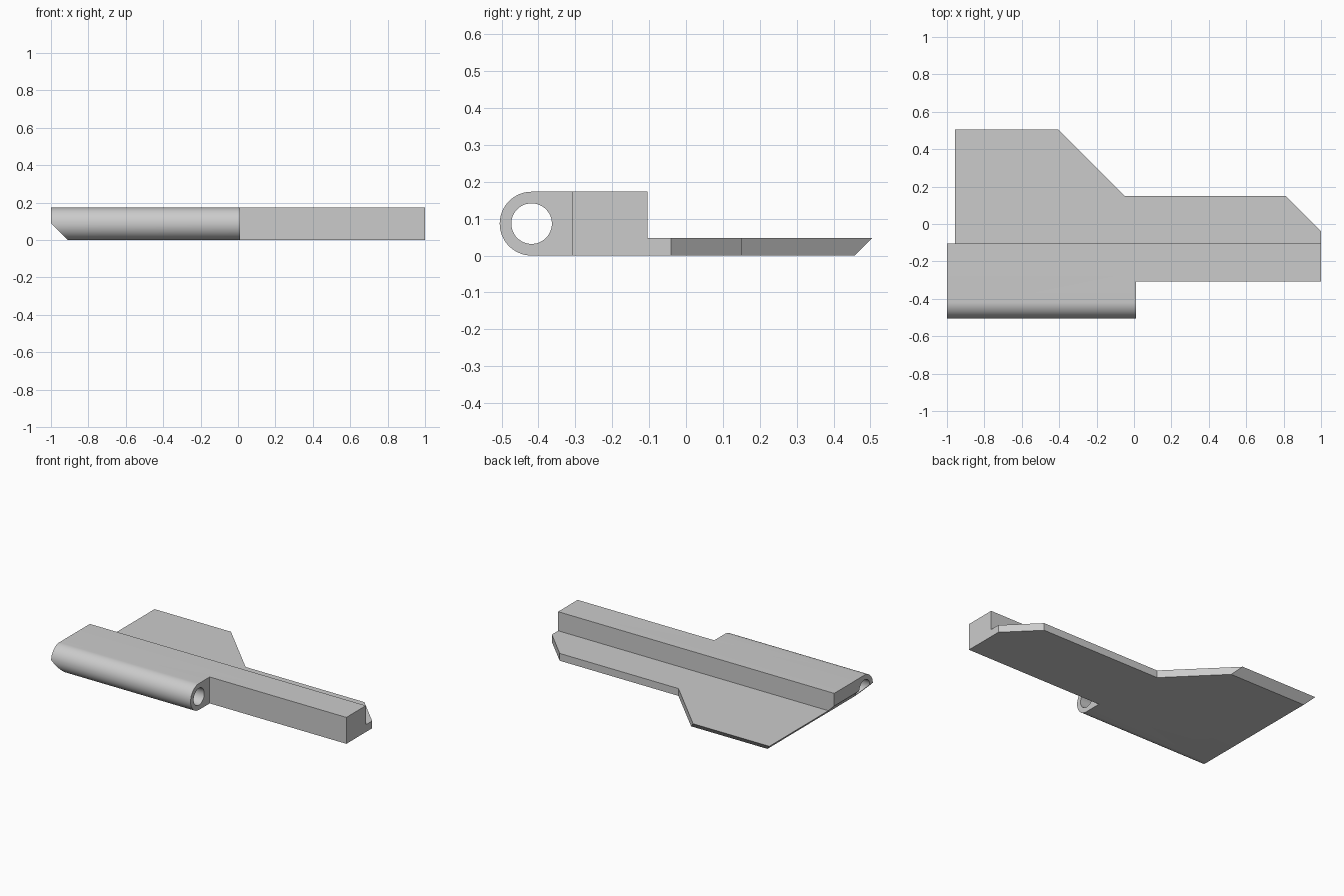
import bpy
import bmesh
from math import pi, sin, cos, radians
from mathutils import Vector

cube = bpy.data.objects.get("Cube")
if cube:
    bpy.data.objects.remove(cube, do_unlink=True)

grey = bpy.data.materials.new("plain grey")
grey.use_nodes = True
grey.diffuse_color = (0.6, 0.6, 0.6, 1)
grey.node_tree.nodes["Principled BSDF"].inputs["Base Color"].default_value = (0.6, 0.6, 0.6, 1)


def prism(name, points, depth, cut=None):
    """Extrude a closed outline along a vector, optionally trimming it by a plane."""
    bm = bmesh.new()
    face = bm.faces.new([bm.verts.new(p) for p in points])
    moved = bmesh.ops.extrude_face_region(bm, geom=[face])["geom"]
    bmesh.ops.translate(bm, vec=Vector(depth),
                        verts=[v for v in moved if isinstance(v, bmesh.types.BMVert)])
    if cut:
        res = bmesh.ops.bisect_plane(bm, geom=bm.verts[:] + bm.edges[:] + bm.faces[:],
                                     plane_co=cut[0], plane_no=cut[1], clear_outer=True)
        edges = [e for e in res["geom_cut"] if isinstance(e, bmesh.types.BMEdge)]
        bmesh.ops.edgeloop_fill(bm, edges=edges)
    bmesh.ops.recalc_face_normals(bm, faces=bm.faces[:])
    mesh = bpy.data.meshes.new(name)
    bm.to_mesh(mesh)
    bm.free()
    mesh.materials.append(grey)
    obj = bpy.data.objects.new(name, mesh)
    bpy.context.collection.objects.link(obj)
    return obj


def arc(radius, start, sweep, steps):
    """Points around the barrel axis in the yz plane."""
    angles = [start + sweep * i / steps for i in range(steps + 1)]
    return [(-1, axis_y + radius * cos(a), axis_z + radius * sin(a)) for a in angles]


height, thin = 0.173, 0.048
axis_z = height / 2
axis_y = -0.505 + axis_z

# Hinge body: rounded barrel, raised rail and thin leaf with a bevelled back edge,
# its left end trimmed at 45 degrees underneath
section = arc(axis_z, pi / 2, pi, 32)
section += [(-1, y, z) for y, z in
            ((0.457, 0), (0.505, thin), (-0.105, thin), (-0.105, height))]
body = prism("hinge_leaf", section, (2, 0, 0), cut=((-0.91, 0, 0), (-1, 0, -1)))

# Cutters: pin bore, notch beside the barrel, stepped outline of the leaf
bore = prism("bore_cutter", [(x - 0.2, y, z) for x, y, z in arc(0.055, 0, 2 * pi, 48)[:-1]],
             (2.4, 0, 0))
notch = prism("notch_cutter", [(x, y, -0.2) for x, y in
              ((0.01, -0.8), (1.2, -0.8), (1.2, -0.307), (0.01, -0.307))], (0, 0, 0.6))
outline = prism("outline_cutter", [(x, y, -0.2) for x, y in
                ((-0.205, 0.305), (-0.05, 0.15), (0.81, 0.15), (1.2, -0.24),
                 (1.2, 0.7), (-0.6, 0.7))], (0, 0, 0.6))

bpy.ops.object.select_all(action="DESELECT")
bpy.context.view_layer.objects.active = body
body.select_set(True)
for cutter in (bore, notch, outline):
    cutter.hide_render = True
    mod = body.modifiers.new(cutter.name, "BOOLEAN")
    mod.operation = "DIFFERENCE"
    mod.solver = "EXACT"
    mod.object = cutter
    bpy.ops.object.modifier_apply(modifier=mod.name)
    bpy.data.objects.remove(cutter, do_unlink=True)

bpy.ops.object.shade_smooth_by_angle(angle=radians(30))
